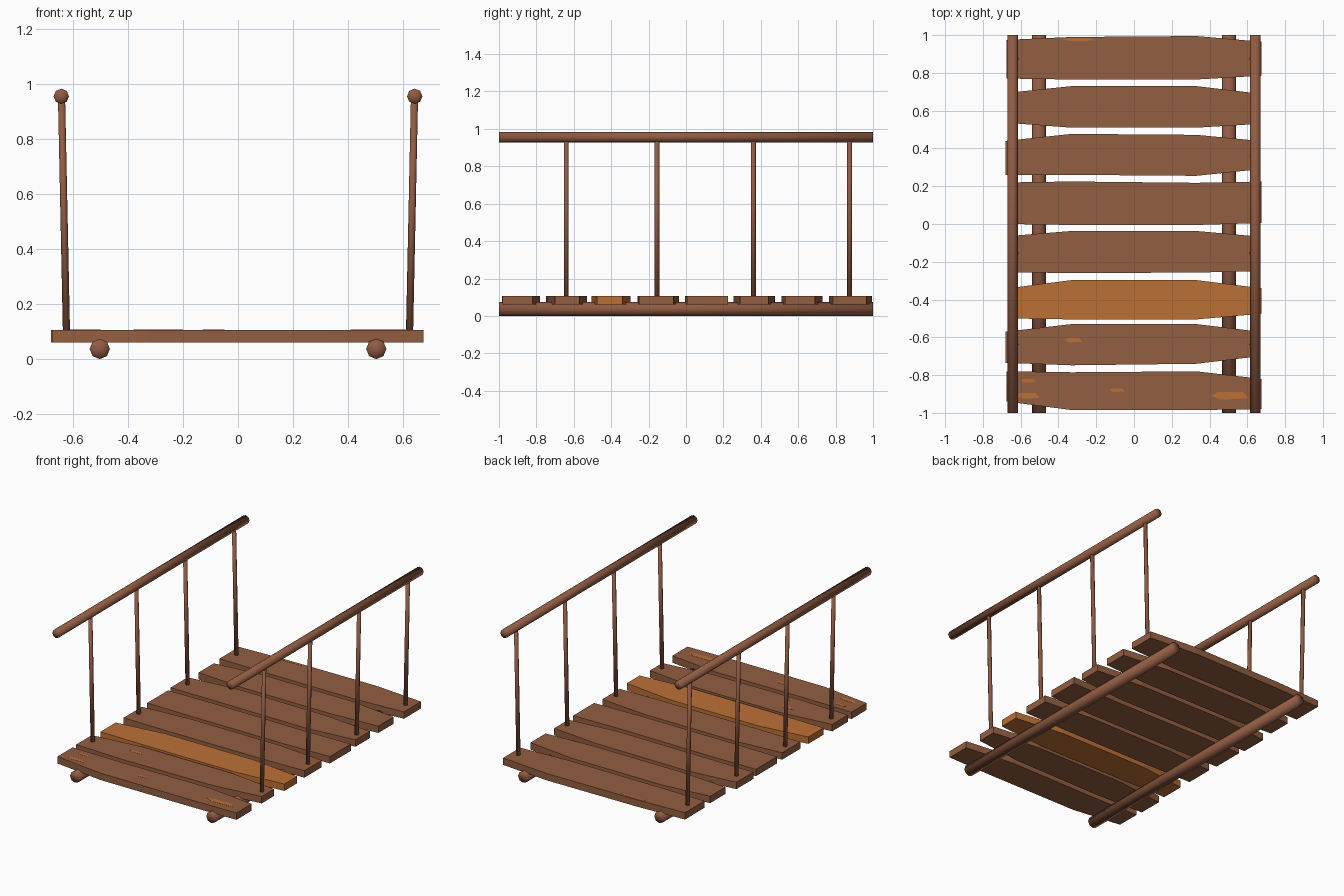
import bpy, bmesh
from mathutils import Vector

if "Cube" in bpy.data.objects:
    bpy.data.objects.remove(bpy.data.objects["Cube"], do_unlink=True)


def material(name, rgb):
    m = bpy.data.materials.new(name)
    m.use_nodes = True
    m.diffuse_color = (*rgb, 1)
    m.node_tree.nodes["Principled BSDF"].inputs["Base Color"].default_value = (*rgb, 1)
    return m


BROWN = material("brown wood", (0.29, 0.112, 0.052))
POLE = material("reddish brown wood", (0.28, 0.105, 0.055))
ORANGE = material("orange wood", (0.50, 0.16, 0.036))


def finish(name, bm, mat):
    bmesh.ops.recalc_face_normals(bm, faces=bm.faces[:])
    mesh = bpy.data.meshes.new(name)
    bm.to_mesh(mesh)
    bm.free()
    mesh.materials.append(mat)
    obj = bpy.data.objects.new(name, mesh)
    bpy.context.collection.objects.link(obj)
    return obj


def pole(name, start, end, radius):
    """Smooth eight-sided round pole between two points."""
    a, b = Vector(start), Vector(end)
    bm = bmesh.new()
    bmesh.ops.create_cone(bm, cap_ends=True, cap_tris=True, segments=8,
                          radius1=radius, radius2=radius, depth=(b - a).length)
    bm.transform((b - a).to_track_quat('Z', 'Y').to_matrix().to_4x4())
    bmesh.ops.translate(bm, verts=bm.verts[:], vec=(a + b) / 2)
    for f in bm.faces:
        f.smooth = True
    return finish(name, bm, POLE)


def slab(name, outline, bottom, top, mat):
    """Flat outline extruded upwards."""
    bm = bmesh.new()
    face = bm.faces.new([bm.verts.new((x, y, bottom)) for x, y in outline])
    new = bmesh.ops.extrude_face_region(bm, geom=[face])["geom"]
    bmesh.ops.translate(bm, vec=(0, 0, top - bottom),
                        verts=[v for v in new if isinstance(v, bmesh.types.BMVert)])
    return finish(name, bm, mat)


BOTTOM, TOP = 0.06, 0.106

# Deck planks: left end, right end, back edge and front edge at four stations
planks = [
    (-.675, .675, (-.94, -.985, -.985, -.98), (-.78, -.785, -.78, -.82)),
    (-.68, .665, (-.735, -.748, -.74, -.70), (-.57, -.53, -.53, -.57)),
    (-.665, .675, (-.50, -.505, -.505, -.475), (-.34, -.297, -.297, -.34)),
    (-.665, .665, (-.255, -.26, -.257, -.25), (-.064, -.037, -.037, -.067)),
    (-.67, .675, (0, -.005, -.005, .005), (.22, .225, .218, .225)),
    (-.68, .665, (.26, .26, .255, .29), (.44, .477, .472, .44)),
    (-.665, .665, (.535, .51, .51, .53), (.695, .73, .73, .69)),
    (-.675, .675, (.77, .765, .765, .785), (.975, .99, .995, .965)),
]
for i, (x0, x1, front, back) in enumerate(planks):
    xs = (x0, -.33, .33, x1)
    outline = list(zip(xs, front)) + list(zip(xs, back))[::-1]
    slab(f"plank_{i + 1}", outline, BOTTOM, TOP, ORANGE if i == 2 else BROWN)

# Worn orange streaks on the planks
streaks = [(-.56, -.91, .12, .03), (-.56, -.83, .08, .02), (.51, -.91, .20, .04),
           (-.09, -.88, .08, .02), (-.32, -.615, .09, .025), (-.29, .976, .18, .015)]
for i, (x, y, w, d) in enumerate(streaks):
    outline = [(x - w / 2, y), (x - w / 4, y - d / 2), (x + w / 2, y - d / 3),
               (x + w / 3, y + d / 2), (x - w / 3, y + d / 2)]
    slab(f"streak_{i + 1}", outline, TOP - .001, TOP + .001, ORANGE)

# Bearer logs, handrails and posts, mirrored on both sides
for side, s in (("left", 1), ("right", -1)):
    pole(f"{side}_bearer_log", (s * .503, -1, .037), (s * .503, 1, .037), .037)
    pole(f"{side}_handrail", (s * .643, -1, .956), (s * .643, 1, .956), .028)
    for i, y in enumerate((-.64, -.155, .36, .875)):
        pole(f"{side}_post_{i + 1}", (s * .624, y, .09), (s * .642, y, .95), .013)
